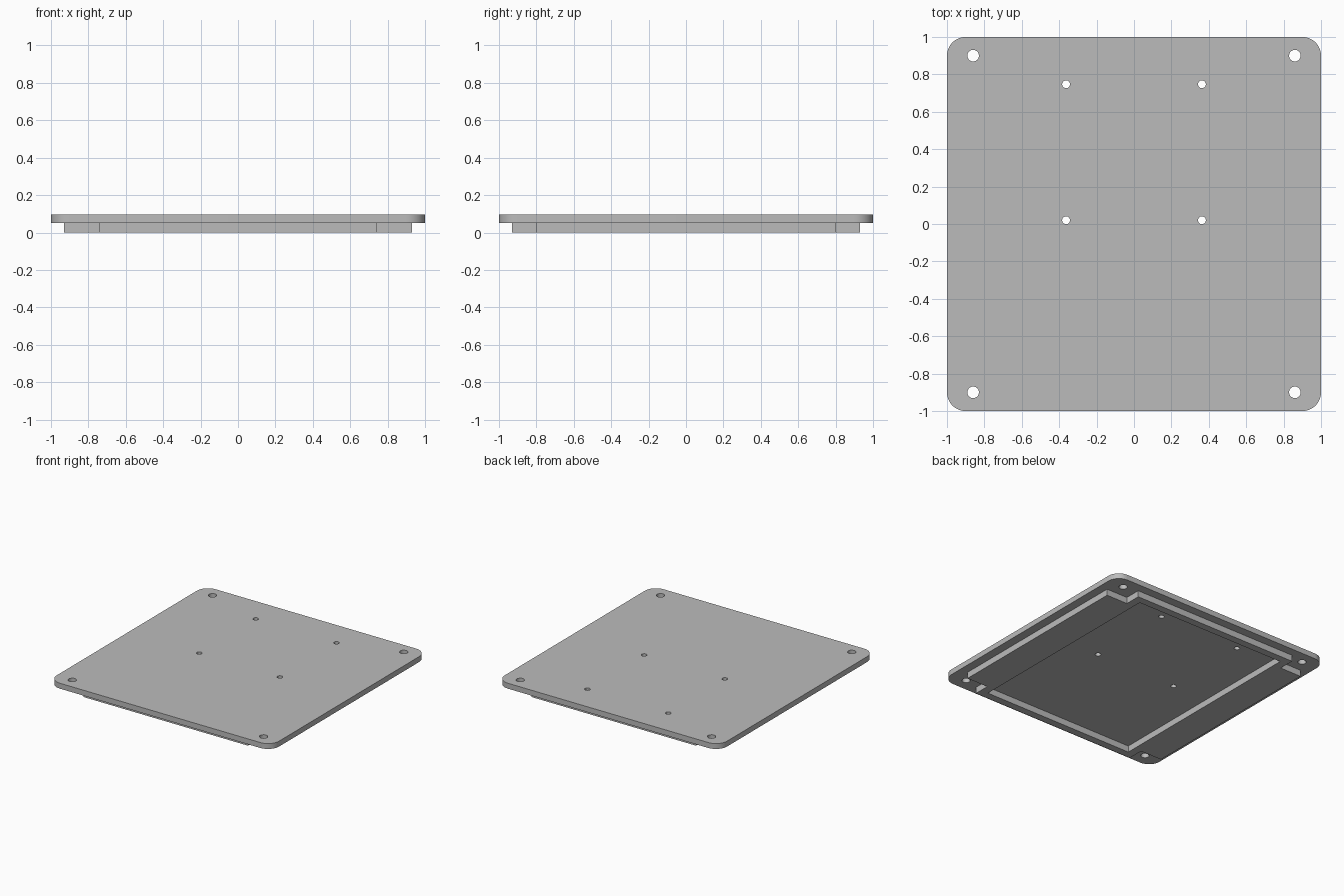
import bpy, bmesh, math

cube = bpy.data.objects.get("Cube")
if cube:
    bpy.data.objects.remove(cube, do_unlink=True)

PLATE_BOTTOM, PLATE_TOP = 0.051, 0.095

grey = bpy.data.materials.new("plain_grey")
grey.use_nodes = True
colour = (0.5, 0.5, 0.5, 1)
grey.diffuse_color = colour
grey.node_tree.nodes["Principled BSDF"].inputs["Base Color"].default_value = colour


def arc(cx, cy, r, start, sweep, steps):
    return [(cx + r * math.cos(start + sweep * i / steps),
             cy + r * math.sin(start + sweep * i / steps)) for i in range(steps + 1)]


def circle(cx, cy, r):
    return arc(cx, cy, r, 0, math.tau, 32)[:-1]


def rounded_square(half, r):
    points = []
    for k, (sx, sy) in enumerate([(1, 1), (-1, 1), (-1, -1), (1, -1)]):
        points += arc(sx * (half - r), sy * (half - r), r, k * math.pi / 2, math.pi / 2, 12)
    return points


def slab(name, loops, z0, z1):
    """Extrude an outline; the loops inside it become openings."""
    curve = bpy.data.curves.new(name, 'CURVE')
    curve.dimensions = '2D'
    curve.fill_mode = 'BOTH'
    curve.extrude = (z1 - z0) / 2
    for loop in loops:
        spline = curve.splines.new('POLY')
        spline.points.add(len(loop) - 1)
        for point, (x, y) in zip(spline.points, loop):
            point.co = (x, y, 0, 1)
        spline.use_cyclic_u = True
    obj = bpy.data.objects.new(name, curve)
    bpy.context.collection.objects.link(obj)
    bpy.ops.object.select_all(action='DESELECT')
    obj.select_set(True)
    bpy.context.view_layer.objects.active = obj
    bpy.ops.object.convert(target='MESH')
    obj = bpy.context.object
    obj.name = name
    # Weld caps to walls and seat the slab at its height
    bm = bmesh.new()
    bm.from_mesh(obj.data)
    bmesh.ops.remove_doubles(bm, verts=bm.verts, dist=0.0001)
    bmesh.ops.recalc_face_normals(bm, faces=bm.faces)
    bmesh.ops.translate(bm, verts=bm.verts, vec=(0, 0, (z0 + z1) / 2))
    bm.to_mesh(obj.data)
    bm.free()
    obj.data.materials.clear()
    obj.data.materials.append(grey)
    bpy.ops.object.shade_smooth_by_angle(angle=math.radians(30))
    return obj


# Cover plate with corner screw holes and a square of mounting holes
holes = [circle(x, y, 0.031) for x in (-0.86, 0.86) for y in (-0.9, 0.9)]
holes += [circle(x, y, 0.021) for x in (-0.363, 0.363) for y in (0.02, 0.747)]
slab("cover_plate", [rounded_square(1, 0.1)] + holes, PLATE_BOTTOM, PLATE_TOP)

# Locating rim underneath: notched corners outside, rectangular pocket inside
out, nx, ny = 0.93, 0.74, 0.80
outline = []
for sx, sy in [(1, 1), (-1, 1), (-1, -1), (1, -1)]:
    corner = [(out, ny), (nx, ny), (nx, out)]
    if sx * sy < 0:
        corner.reverse()
    outline += [(sx * x, sy * y) for x, y in corner]
px, py = 0.675, 0.87
pocket = [(px, py), (-px, py), (-px, -py), (px, -py)]
slab("locating_rim", [outline, pocket], 0, PLATE_BOTTOM)
